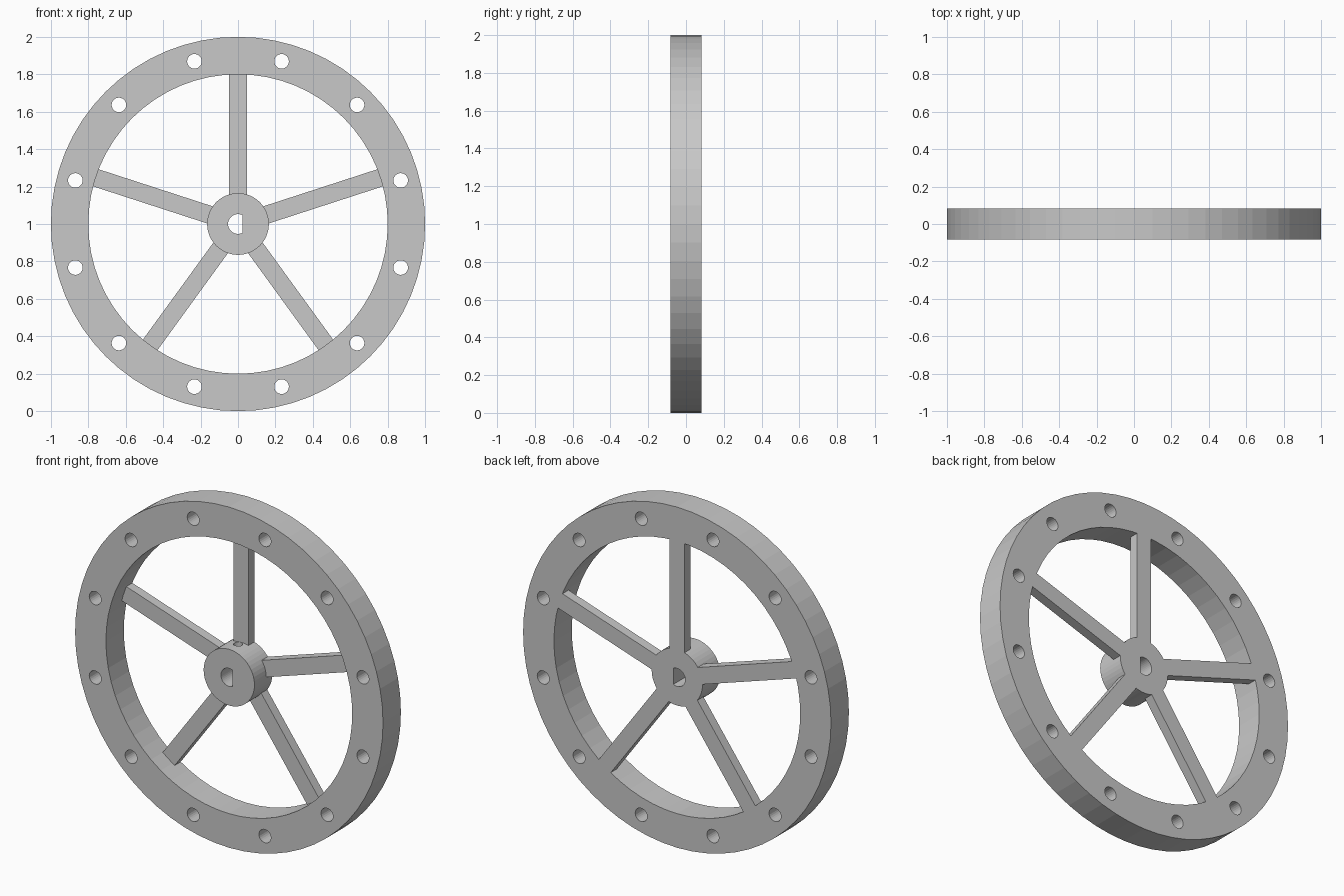
import bpy
import bmesh
from math import sin, cos, pi, acos, radians
from mathutils import Matrix, Vector

if "Cube" in bpy.data.objects:
    bpy.data.objects.remove(bpy.data.objects["Cube"], do_unlink=True)

HALF = 0.083            # half of the wheel thickness
RIM_R, RIM_IN = 1.0, 0.8
HUB_R = 0.165
BORE_R, BORE_FLAT = 0.053, 0.024
SPOKE_W, SPOKE_D = 0.096, 0.056
CENTRE = Vector((0, 0, 1))

grey = bpy.data.materials.new("plain grey")
grey.use_nodes = True
colour = (0.58, 0.58, 0.58, 1)
grey.diffuse_color = colour
grey.node_tree.nodes["Principled BSDF"].inputs["Base Color"].default_value = colour


def prism(name, points, y0, y1):
    """Extrude an outline in the wheel plane from y0 to y1."""
    bm = bmesh.new()
    face = bm.faces.new([bm.verts.new((x, y0, z)) for x, z in points])
    out = bmesh.ops.extrude_face_region(bm, geom=[face])["geom"]
    moved = [v for v in out if isinstance(v, bmesh.types.BMVert)]
    bmesh.ops.translate(bm, verts=moved, vec=(0, y1 - y0, 0))
    bmesh.ops.recalc_face_normals(bm, faces=bm.faces)
    mesh = bpy.data.meshes.new(name)
    bm.to_mesh(mesh)
    bm.free()
    mesh.materials.append(grey)
    obj = bpy.data.objects.new(name, mesh)
    obj.location = CENTRE
    bpy.context.collection.objects.link(obj)
    return obj


def arc(radius, count, x=0, z=0, start=0, sweep=2 * pi):
    return [(x + radius * cos(start + sweep * i / count),
             z + radius * sin(start + sweep * i / count)) for i in range(count)]


def cut(target, cutters):
    """Subtract the cutters from the target, then discard them."""
    for cutter in cutters:
        cutter.hide_render = True
        mod = target.modifiers.new("cut", 'BOOLEAN')
        mod.operation = 'DIFFERENCE'
        mod.solver = 'EXACT'
        mod.object = cutter
    bpy.context.view_layer.update()
    result = bpy.data.meshes.new_from_object(
        target.evaluated_get(bpy.context.evaluated_depsgraph_get()))
    target.modifiers.clear()
    target.data = result
    for cutter in cutters:
        bpy.data.objects.remove(cutter, do_unlink=True)


# Rim with its opening and a ring of twelve holes
rim = prism("rim", arc(RIM_R, 64), -HALF, HALF)
rim_cutters = [prism("rim_opening_cutter", arc(RIM_IN, 64), -1, 1)]
for i in range(12):
    a = radians(15 + 30 * i)
    rim_cutters.append(prism("rim_hole_cutter",
                             arc(0.039, 24, 0.9 * cos(a), 0.9 * sin(a)), -1, 1))
cut(rim, rim_cutters)

# Hub with a D-shaped bore and a set-screw hole from the top
hub = prism("hub", arc(HUB_R, 48), -HALF, HALF)
half_angle = acos(BORE_FLAT / BORE_R)
steps = 24
d_shape = arc(BORE_R, steps, start=half_angle, sweep=2 * (pi - half_angle))
d_shape.append((BORE_FLAT, -BORE_R * sin(half_angle)))
bore = prism("bore_cutter", d_shape, -1, 1)
screw = prism("screw_hole_cutter", arc(0.025, 20), 0, 0.3)
screw.data.transform(Matrix.Rotation(pi / 2, 4, 'X'))
cut(hub, [bore, screw])

# Five spokes, flush with the back of the wheel
w = SPOKE_W / 2
inner = (HUB_R ** 2 - w ** 2) ** 0.5 - 0.001
outline = [(-w, inner), (w, inner), (w, RIM_IN), (-w, RIM_IN)]
for i in range(5):
    spoke = prism(f"spoke_{i + 1}", outline, HALF - SPOKE_D, HALF)
    spoke.data.transform(Matrix.Rotation(2 * pi * i / 5, 4, 'Y'))
